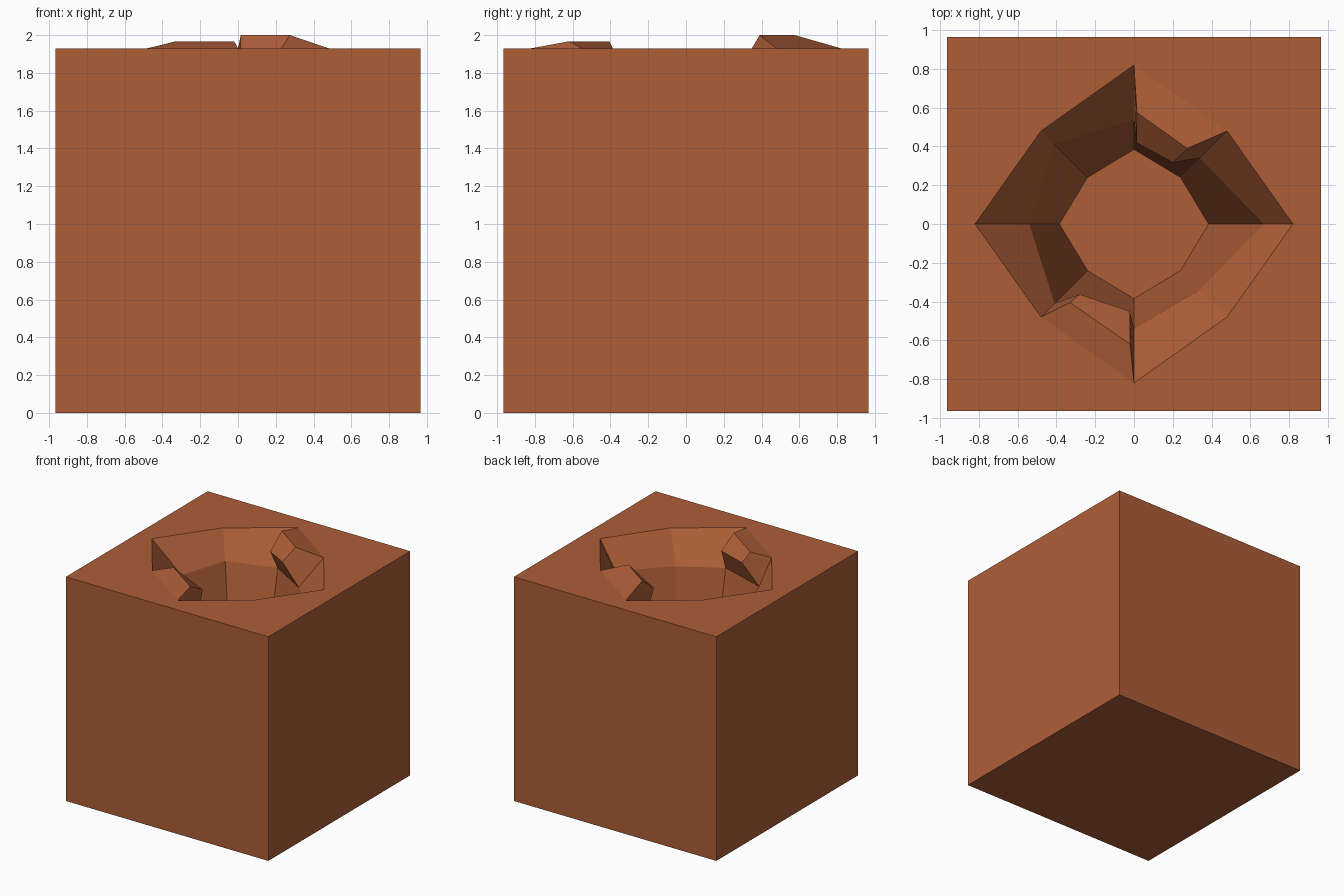
import bpy, bmesh

if "Cube" in bpy.data.objects:
    bpy.data.objects.remove(bpy.data.objects["Cube"])

clay = bpy.data.materials.new("terracotta")
clay.diffuse_color = (0.42, 0.112, 0.039, 1)
clay.use_nodes = True
clay.node_tree.nodes["Principled BSDF"].inputs["Base Color"].default_value = clay.diffuse_color

H = 0.965          # half width of block
TOP = 1.93         # top surface height
MID = 1.69         # height of the crease inside the hole
FLOOR = 0.9        # hole floor

bm = bmesh.new()


def ring(points, z):
    return [bm.verts.new((x, y, z)) for x, y in points]


def octagon(axis, diag):
    return [(axis, 0), (diag, diag), (0, axis), (-diag, diag),
            (-axis, 0), (-diag, -diag), (0, -axis), (diag, -diag)]


# rings, each counter-clockwise from +x
corners = [(H, H), (-H, H), (-H, -H), (H, -H)]
base = ring(corners, 0)
top = ring(corners, TOP)
rim = ring(octagon(0.82, 0.48), TOP)
mid = ring([(0.67, 0), (0.34, 0.34), (0, 0.54), (-0.41, 0.41),
            (-0.54, 0), (-0.41, -0.41), (0, -0.54), (0.34, -0.34)], MID)
floor = ring(octagon(0.385, 0.24), FLOOR)

# block: bottom, sides and the top surface around the hole
bm.faces.new(base[::-1])
for i in range(4):
    j = (i + 1) % 4
    bm.faces.new((base[i], base[j], top[j], top[i]))
    a = 2 * i + 1
    bm.faces.new((top[i], top[j], rim[(a + 2) % 8], rim[(a + 1) % 8], rim[a]))

# raised lips: ridge start/end, then inner edge start/end
lips = {
    1: [(0.275, 0.39, 2.0), (0.015, 0.575, 2.0), (0.2, 0.318, 1.88), (0.012, 0.42, 1.88)],
    5: [(-0.33, -0.405, 1.967), (-0.02, -0.62, 1.967), (-0.28, -0.363, 1.877), (-0.022, -0.45, 1.877)],
}

# hole walls, with a lip folded inward on two of the eight sides
for i in range(8):
    j = (i + 1) % 8
    if i in lips:
        c, d, e, f = [bm.verts.new(p) for p in lips[i]]
        for quad in ((rim[i], rim[j], d, c), (c, d, f, e), (e, f, mid[j], mid[i]),
                     (rim[i], c, e, mid[i]), (rim[j], mid[j], f, d)):
            bm.faces.new(quad)
    else:
        bm.faces.new((rim[i], rim[j], mid[j], mid[i]))
    bm.faces.new((mid[i], mid[j], floor[j], floor[i]))
bm.faces.new(floor)

bmesh.ops.recalc_face_normals(bm, faces=bm.faces[:])
mesh = bpy.data.meshes.new("block_with_hole")
bm.to_mesh(mesh)
bm.free()
mesh.materials.append(clay)
bpy.context.collection.objects.link(bpy.data.objects.new("block_with_hole", mesh))
